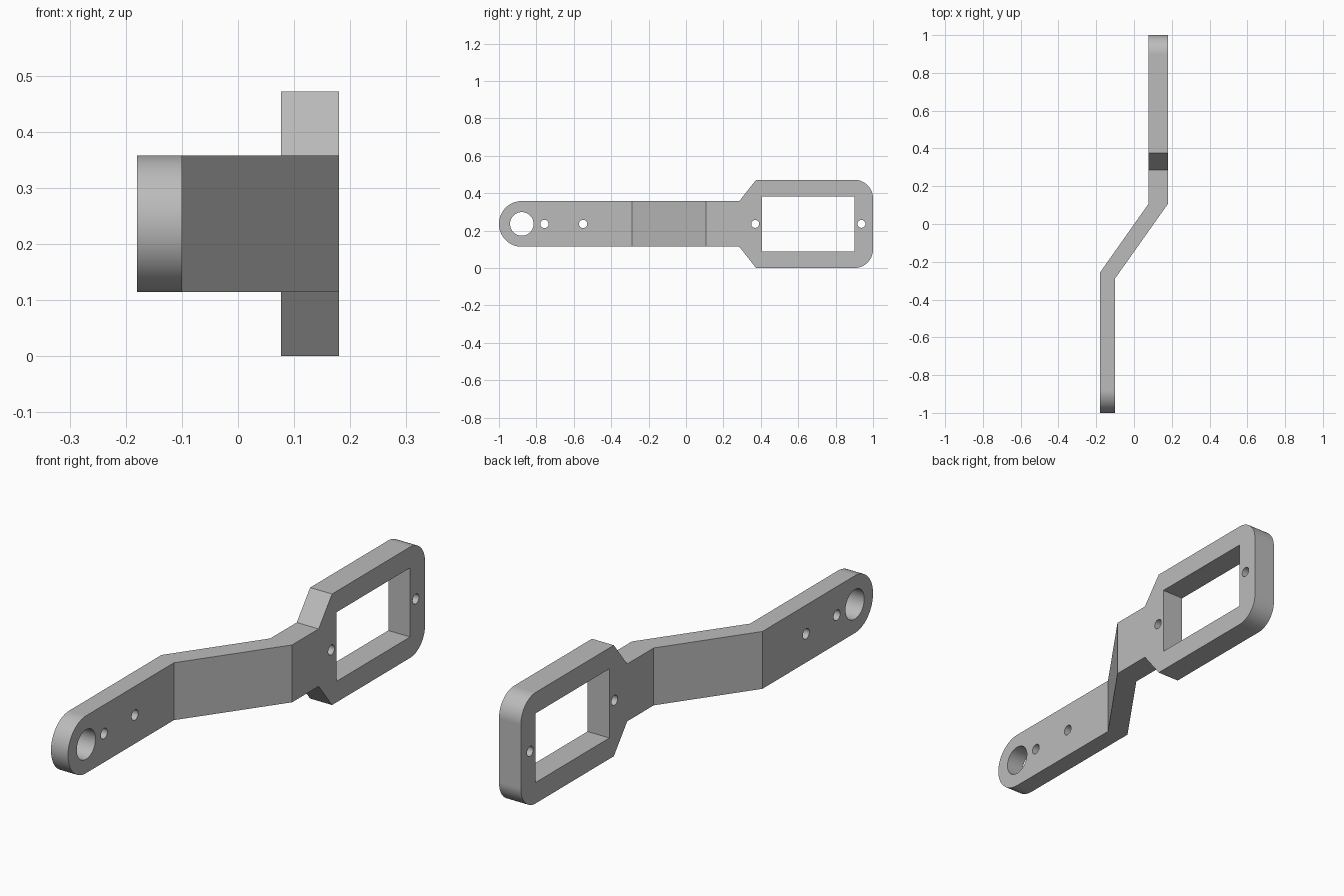
import bpy, bmesh
from math import radians, sin, cos, pi
from mathutils import Vector

if "Cube" in bpy.data.objects:
    bpy.data.objects.remove(bpy.data.objects["Cube"], do_unlink=True)

MID = 0.236  # height of the centre line


def prism(name, points, sweep):
    """Solid made by sweeping a closed outline along a vector."""
    bm = bmesh.new()
    face = bm.faces.new([bm.verts.new(p) for p in points])
    top = bmesh.ops.extrude_face_region(bm, geom=[face])["geom"]
    bmesh.ops.translate(bm, vec=Vector(sweep), verts=[v for v in top if isinstance(v, bmesh.types.BMVert)])
    bmesh.ops.recalc_face_normals(bm, faces=bm.faces)
    mesh = bpy.data.meshes.new(name)
    bm.to_mesh(mesh)
    bm.free()
    obj = bpy.data.objects.new(name, mesh)
    bpy.context.collection.objects.link(obj)
    return obj


def side_prism(name, outline):
    """Outline in (y, height from centre line), swept through the full width."""
    return prism(name, [(-0.4, y, MID + h) for y, h in outline], (0.8, 0, 0))


def arc(y, h, r, start, end, steps):
    angles = [radians(start + (end - start) * i / steps) for i in range(steps + 1)]
    return [(y + r * cos(a), h + r * sin(a)) for a in angles]


def combine(obj, cutter, operation):
    mod = obj.modifiers.new(operation.lower(), "BOOLEAN")
    mod.operation, mod.solver, mod.object = operation, "EXACT", cutter
    bpy.context.view_layer.objects.active = obj
    bpy.ops.object.modifier_apply(modifier=mod.name)
    bpy.data.objects.remove(cutter, do_unlink=True)


# Cranked bar: plan outline swept upward
plan = [(-0.18, -1.1), (-0.10, -1.1), (-0.10, -0.288), (0.18, 0.107),
        (0.18, 1.1), (0.077, 1.1), (0.077, 0.107), (-0.18, -0.257)]
bracket = prism("cranked_bracket", [(x, y, -0.1) for x, y in plan], (0, 0, 0.7))

# Side silhouette: upper half, mirrored for the lower half
upper = arc(-0.878, 0, 0.122, 180, 90, 24)
upper += [(0.285, 0.122), (0.375, MID)]
upper += arc(0.9, MID - 0.1, 0.1, 90, 0, 20)
lower = [(y, -h) for y, h in reversed(upper[1:])]
combine(bracket, side_prism("silhouette", upper + lower), "INTERSECT")

# Rectangular window
window = [(0.405, -0.147), (0.9, -0.147), (0.9, 0.147), (0.405, 0.147)]
combine(bracket, side_prism("window_cutter", window), "DIFFERENCE")

# Pivot hole and screw holes
for y, r in [(-0.878, 0.063), (-0.757, 0.022), (-0.55, 0.022), (0.37, 0.021), (0.938, 0.021)]:
    combine(bracket, side_prism("hole_cutter", arc(y, 0, r, 0, 360, 48)[:-1]), "DIFFERENCE")

# Plain grey material
grey = bpy.data.materials.new("plain_grey")
grey.use_nodes = True
colour = (0.5, 0.5, 0.5, 1)
grey.diffuse_color = colour
grey.node_tree.nodes["Principled BSDF"].inputs["Base Color"].default_value = colour
bracket.data.materials.clear()
bracket.data.materials.append(grey)
for poly in bracket.data.polygons:
    poly.material_index = 0

# Smooth curved walls, sharp corners
bpy.ops.object.select_all(action="DESELECT")
bracket.select_set(True)
bpy.context.view_layer.objects.active = bracket
bpy.ops.object.shade_smooth_by_angle(angle=radians(30))
weighted = bracket.modifiers.new("flat_sides", "WEIGHTED_NORMAL")
weighted.keep_sharp = True
